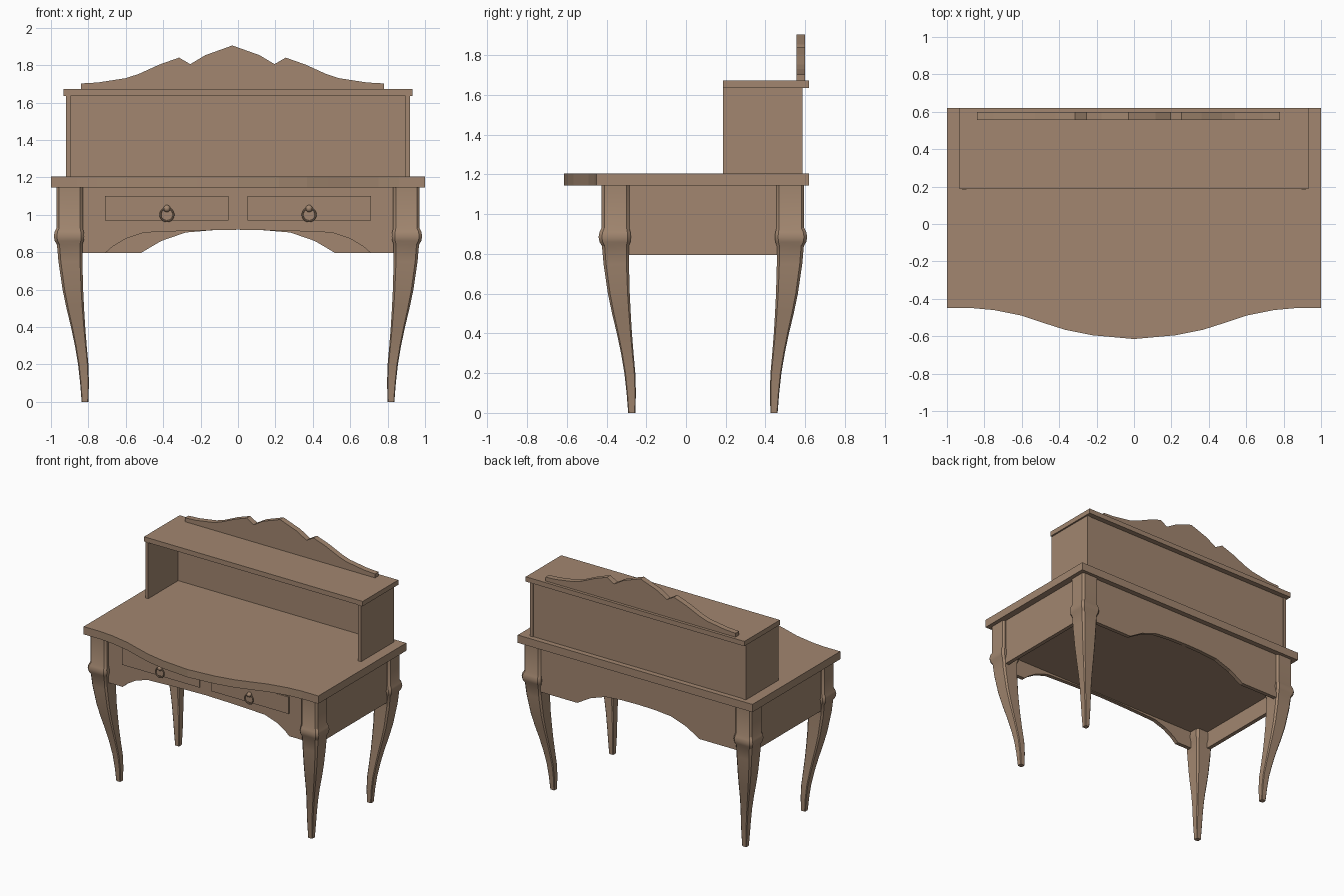
import bpy, bmesh, math
from mathutils import Matrix

if "Cube" in bpy.data.objects:
    bpy.data.objects.remove(bpy.data.objects["Cube"])


def make_object(name, bm, smooth=False):
    bmesh.ops.recalc_face_normals(bm, faces=bm.faces)
    mesh = bpy.data.meshes.new(name)
    bm.to_mesh(mesh)
    bm.free()
    mesh.materials.append(wood)
    ob = bpy.data.objects.new(name, mesh)
    bpy.context.collection.objects.link(ob)
    if smooth:
        bpy.ops.object.select_all(action='DESELECT')
        ob.select_set(True)
        bpy.context.view_layer.objects.active = ob
        bpy.ops.object.shade_smooth_by_angle(angle=math.radians(30))
    return ob


def box(name, x0, x1, y0, y1, z0, z1):
    bm = bmesh.new()
    m = (Matrix.Translation(((x0 + x1) / 2, (y0 + y1) / 2, (z0 + z1) / 2))
         @ Matrix.Diagonal((x1 - x0, y1 - y0, z1 - z0, 1)))
    bmesh.ops.create_cube(bm, size=1, matrix=m)
    return make_object(name, bm)


def prism(name, outline, shift):
    """Extrude a closed 3D outline along a vector."""
    bm = bmesh.new()
    face = bm.faces.new([bm.verts.new(p) for p in outline])
    ext = bmesh.ops.extrude_face_region(bm, geom=[face])
    bmesh.ops.translate(bm, vec=shift,
                        verts=[v for v in ext['geom'] if isinstance(v, bmesh.types.BMVert)])
    return make_object(name, bm)


def mirrored(half):
    """Continue a left half profile that ends on the centre line."""
    return half + [(-x, v) for x, v in reversed(half[:-1])]


wood = bpy.data.materials.new("wood")
wood.diffuse_color = (0.36, 0.24, 0.16, 1)
wood.use_nodes = True
wood.node_tree.nodes["Principled BSDF"].inputs["Base Color"].default_value = wood.diffuse_color

# Desktop with serpentine front edge
front_edge = mirrored([(-1, -.45), (-.86, -.45), (-.75, -.46), (-.6, -.49), (-.48, -.53),
                       (-.37, -.565), (-.22, -.595), (0, -.615)])
prism("desktop", [(x, y, 1.145) for x, y in front_edge] + [(1, .62, 1.145), (-1, .62, 1.145)],
      (0, 0, .06))

# Cabriole legs: height, then outer and inner edge distance from the centre
LEG = [(1.145, .97, .83), (.93, .97, .83), (.91, .98, .825), (.885, .985, .822), (.86, .98, .825),
       (.84, .968, .832), (.75, .96, .832), (.6, .938, .828), (.5, .917, .823), (.4, .893, .817),
       (.3, .872, .809), (.2, .855, .8), (.1, .844, .797), (0, .836, .8)]
Y_MID, Y_INSET = .085, .46          # legs mirror about y = Y_MID


def leg(name, sx, sy):
    bm = bmesh.new()
    rings = []
    for z, out, inn in LEG:
        c, h = (out + inn) / 2, (out - inn) / 2
        k = h * .8                  # chamfered square section
        section = [(h, -k), (h, k), (k, h), (-k, h), (-h, k), (-h, -k), (-k, -h), (k, -h)]
        rings.append([bm.verts.new((sx * (c + a), Y_MID + sy * (c - Y_INSET + b), z))
                      for a, b in section])
    for r, s in zip(rings, rings[1:]):
        for i in range(8):
            j = (i + 1) % 8
            bm.faces.new((r[i], r[j], s[j], s[i]))
    bm.faces.new(rings[0])
    bm.faces.new(rings[-1])
    make_object(name, bm, True)


for sx, side in ((-1, "left"), (1, "right")):
    leg("front_leg_" + side, sx, -1)
    leg("back_leg_" + side, sx, 1)

# Arched front and back aprons, plain side aprons, drawer-case floor
front_arch = mirrored([(-.84, .795), (-.71, .795), (-.67, .83), (-.6, .872), (-.5, .905),
                       (-.25, .915), (0, .92)])
back_arch = mirrored([(-.84, .795), (-.52, .795), (-.47, .825), (-.41, .86), (-.28, .905),
                      (-.14, .917), (0, .92)])
for name, arch, y in (("front_apron", front_arch, -.39), ("back_apron", back_arch, .55)):
    prism(name, [(x, y, z) for x, z in arch] + [(.84, y, 1.145), (-.84, y, 1.145)], (0, .03, 0))
for sx, side in ((-1, "left"), (1, "right")):
    x0, x1 = sorted((sx * .92, sx * .95))
    box("side_apron_" + side, x0, x1, -.29, .46, .795, 1.145)
box("case_floor", -.92, .92, -.365, .555, .925, .945)

# Drawers with knob and ring pull
for sx, side in ((-1, "left"), (1, "right")):
    x0, x1 = sorted((sx * .05, sx * .71))
    box("drawer_front_" + side, x0, x1, -.4, -.37, .97, 1.1)
    bm = bmesh.new()
    bmesh.ops.create_uvsphere(bm, u_segments=16, v_segments=10, radius=.019,
                              matrix=Matrix.Translation((sx * .38, -.405, 1.033)))
    make_object("drawer_knob_" + side, bm, True)
    bpy.ops.mesh.primitive_torus_add(location=(sx * .38, -.41, 1.0), rotation=(math.pi / 2, 0, 0),
                                     major_radius=.035, minor_radius=.005,
                                     major_segments=24, minor_segments=8)
    ring = bpy.context.object
    ring.name = "drawer_ring_" + side
    ring.data.materials.append(wood)
    bpy.ops.object.shade_smooth_by_angle()

# Open shelf unit on the desktop
for sx, side in ((-1, "left"), (1, "right")):
    x0, x1 = sorted((sx * .895, sx * .92))
    box("shelf_side_" + side, x0, x1, .185, .585, 1.205, 1.635)
box("shelf_back", -.895, .895, .55, .58, 1.205, 1.635)
box("shelf_top", -.932, .932, .187, .62, 1.635, 1.672)

# Carved crest, set slightly left of centre
crest = mirrored([(-.81, 1.67), (-.81, 1.702), (-.72, 1.707), (-.57, 1.73), (-.5, 1.753),
                  (-.39, 1.803), (-.285, 1.84), (-.225, 1.805), (-.145, 1.853), (0, 1.905)])
prism("crest", [(x - .03, .555, z) for x, z in crest], (0, .043, 0))
